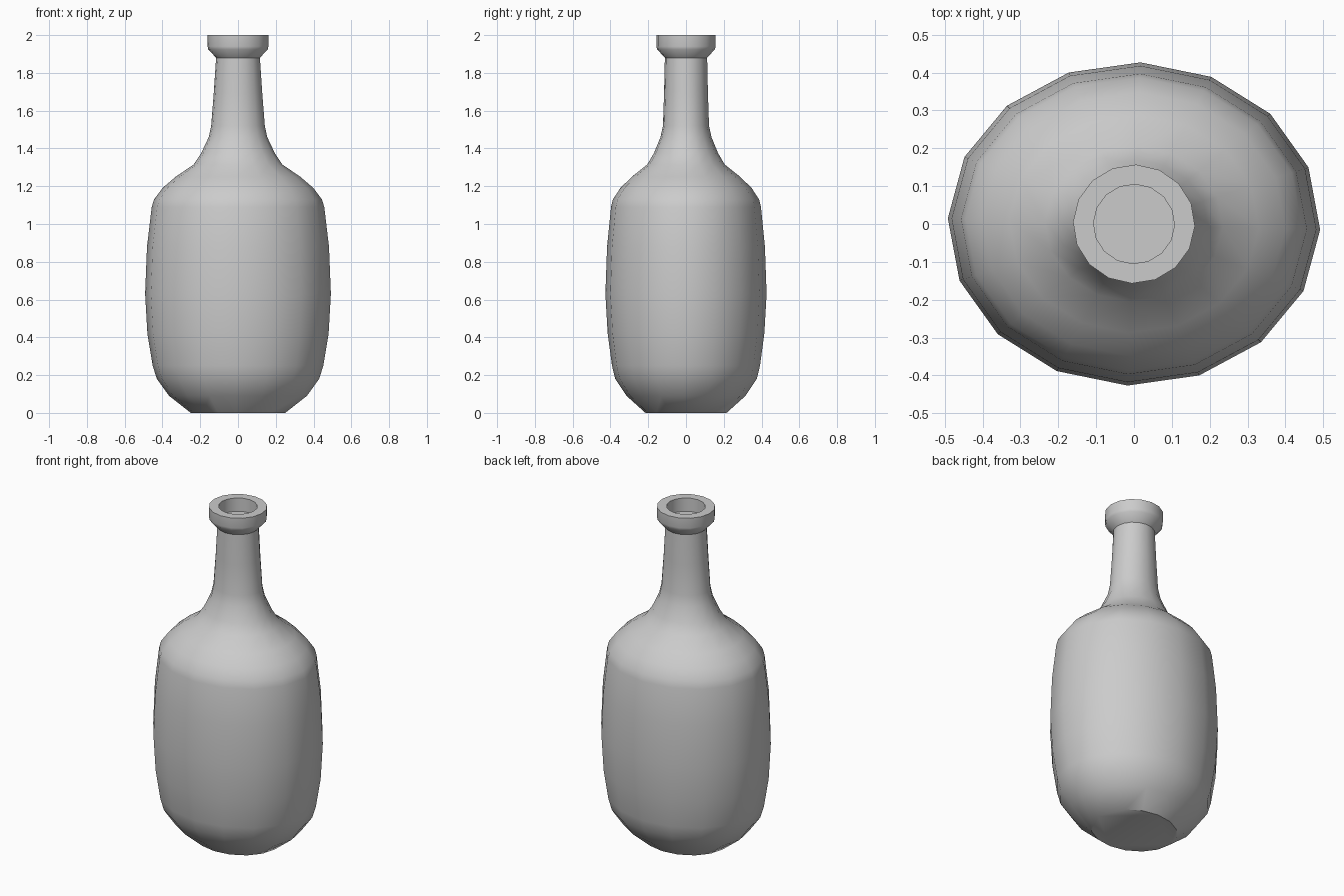
import bpy, bmesh, math

if "Cube" in bpy.data.objects:
    bpy.data.objects.remove(bpy.data.objects["Cube"])

SIDES = 16
TURN = math.radians(-2)

# Outer profile from foot to lip, then into the mouth: (x radius, y radius, z)
PROFILE = [
    (0.25, 0.215, 0.0), (0.365, 0.315, 0.09), (0.43, 0.375, 0.18),
    (0.452, 0.392, 0.25), (0.48, 0.415, 0.42), (0.492, 0.427, 0.63),
    (0.482, 0.418, 0.88), (0.457, 0.397, 1.09), (0.445, 0.387, 1.13),
    (0.40, 0.348, 1.19), (0.33, 0.287, 1.25), (0.235, 0.205, 1.315),
    (0.195, 0.17, 1.375), (0.155, 0.135, 1.46), (0.142, 0.122, 1.52),
    (0.128, 0.116, 1.70), (0.116, 0.112, 1.88), (0.158, 0.153, 1.925),
    (0.161, 0.157, 1.94), (0.161, 0.157, 2.0), (0.107, 0.105, 2.0),
    (0.107, 0.105, 1.92),
]

# Bottle body: stacked oval rings, capped at the foot and inside the mouth
bm = bmesh.new()
rings = []
for rx, ry, z in PROFILE:
    angles = [TURN + 2 * math.pi * i / SIDES for i in range(SIDES)]
    rings.append([bm.verts.new((rx * math.cos(a), ry * math.sin(a), z)) for a in angles])
for low, high in zip(rings, rings[1:]):
    for i in range(SIDES):
        j = (i + 1) % SIDES
        bm.faces.new((low[i], low[j], high[j], high[i]))
bm.faces.new(rings[0][::-1])
bm.faces.new(rings[-1])
bmesh.ops.recalc_face_normals(bm, faces=bm.faces)
mesh = bpy.data.meshes.new("bottle")
bm.to_mesh(mesh)
bm.free()

bottle = bpy.data.objects.new("bottle", mesh)
bpy.context.collection.objects.link(bottle)
bpy.context.view_layer.objects.active = bottle
bottle.select_set(True)
bpy.ops.object.shade_smooth_by_angle(angle=math.radians(40))
